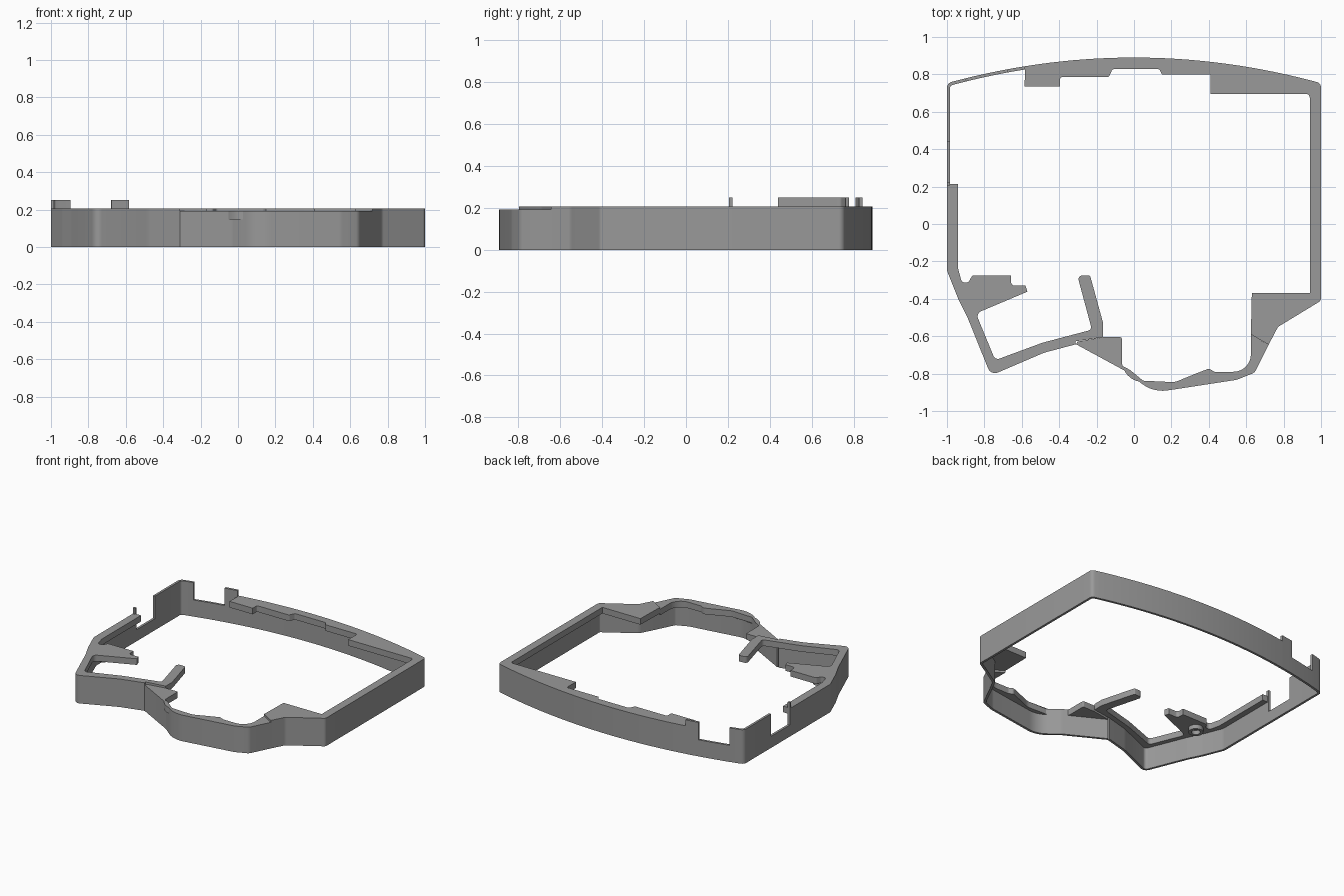
import bpy, bmesh, math
from mathutils import Vector

if "Cube" in bpy.data.objects:
    bpy.data.objects.remove(bpy.data.objects["Cube"])

grey = bpy.data.materials.new("grey_plastic")
grey.diffuse_color = (0.32, 0.32, 0.32, 1)
grey.use_nodes = True
grey.node_tree.nodes["Principled BSDF"].inputs["Base Color"].default_value = grey.diffuse_color
THICK, TOP, LOW, SLAB = 0.017, 0.206, 0.192, 0.045


def rounded(pts, steps=6):
    """Points (x, y) or (x, y, radius) -> path with filleted corners."""
    out = []
    for i, p in enumerate(pts):
        v = Vector(p[:2])
        if len(p) < 3 or i in (0, len(pts) - 1):
            out.append(v)
            continue
        a = Vector(pts[i - 1][:2]) - v
        b = Vector(pts[i + 1][:2]) - v
        half = a.angle(b) / 2
        t = min(p[2] / math.tan(half), a.length * 0.48, b.length * 0.48)
        r = t * math.tan(half)
        a.normalize()
        b.normalize()
        c = v + (a + b).normalized() * (r / math.sin(half))
        s, e = v + a * t - c, v + b * t - c
        sweep = s.angle_signed(e)
        for k in range(steps + 1):
            w = -sweep * k / steps
            out.append(c + Vector((s.x * math.cos(w) - s.y * math.sin(w),
                                   s.x * math.sin(w) + s.y * math.cos(w))))
    return out


def inset(path, d):
    """Shift a clockwise open path inwards with mitred corners."""
    out = []
    for i, p in enumerate(path):
        dirs = []
        if i > 0:
            dirs.append((p - path[i - 1]).normalized())
        if i < len(path) - 1:
            dirs.append((path[i + 1] - p).normalized())
        ns = [Vector((q.y, -q.x)) for q in dirs]
        m = sum(ns, Vector((0, 0))).normalized()
        out.append(p + m * d / max(m.dot(ns[0]), 0.4))
    return out


def finish(name, bm):
    bmesh.ops.remove_doubles(bm, verts=bm.verts, dist=0.0002)
    bmesh.ops.recalc_face_normals(bm, faces=bm.faces)
    me = bpy.data.meshes.new(name)
    bm.to_mesh(me)
    bm.free()
    me.materials.append(grey)
    ob = bpy.data.objects.new(name, me)
    bpy.context.collection.objects.link(ob)
    bpy.ops.object.select_all(action='DESELECT')
    ob.select_set(True)
    bpy.context.view_layer.objects.active = ob
    bpy.ops.object.shade_smooth_by_angle(angle=math.radians(25))
    return ob


def wall(name, path, z1, z0=0.0):
    """Upright strip of constant thickness along a path."""
    bm = bmesh.new()
    rows = [[bm.verts.new((a.x, a.y, z0)), bm.verts.new((a.x, a.y, z1)),
             bm.verts.new((b.x, b.y, z1)), bm.verts.new((b.x, b.y, z0))]
            for a, b in zip(path, inset(path, THICK))]
    for r, s in zip(rows, rows[1:]):
        for k in range(4):
            bm.faces.new((r[k], r[(k + 1) % 4], s[(k + 1) % 4], s[k]))
    bm.faces.new(rows[0])
    bm.faces.new(rows[-1])
    return finish(name, bm)


def slab(name, pts, z0, z1):
    """Flat plate from a closed outline."""
    bm = bmesh.new()
    clean = [p for i, p in enumerate(pts) if (p - pts[i - 1]).length > 0.0005]
    lo = [bm.verts.new((p.x, p.y, z0)) for p in clean]
    hi = [bm.verts.new((p.x, p.y, z1)) for p in clean]
    n = len(clean)
    caps = [bm.faces.new(lo), bm.faces.new(hi)]
    for i in range(n):
        j = (i + 1) % n
        bm.faces.new((lo[i], lo[j], hi[j], hi[i]))
    bmesh.ops.triangulate(bm, faces=caps)
    return finish(name, bm)


def back_arc(x0, x1, n):
    return [(x0 + (x1 - x0) * i / n, 0.89 - 0.137 * (x0 + (x1 - x0) * i / n) ** 2)
            for i in range(n + 1)]


# Outer outline, clockwise from above, in sections
corner = rounded([(-1, 0.44), (-1, 0.753, 0.035)] + back_arc(-0.95, -0.9, 1))
back_gap = rounded(back_arc(-0.9, -0.68, 4))
back_tab = rounded(back_arc(-0.68, -0.585, 2))
main = rounded(back_arc(-0.585, 0.94, 24) +
               [(1, 0.753, 0.03), (1, -0.41, 0.025), (0.77, -0.55, 0.04), (0.72, -0.645)])
bulge = rounded([(0.72, -0.645), (0.645, -0.795, 0.04), (0.55, -0.833, 0.1),
                 (0.1, -0.902, 0.25), (-0.03, -0.795, 0.1), (-0.31, -0.643)])
left = rounded([(-0.31, -0.643), (-0.48, -0.688, 0.2), (-0.765, -0.81, 0.04),
                (-0.89, -0.5, 0.1), (-0.94, -0.4, 0.1), (-1, -0.25, 0.08), (-1, 0.215)])
left_gap = rounded([(-1, 0.215), (-1, 0.44)])

# Shell walls, with the cut-outs and raised tabs at the back left
wall("main_wall", main, TOP)
wall("bulge_wall", bulge, LOW)
wall("left_wall", left, TOP)
wall("left_notch_wall", left_gap, 0.085)
wall("corner_wall", corner, 0.25)
wall("back_notch_wall", back_gap, 0.122)
wall("back_tab", back_tab, 0.25)
wall("left_tab", rounded([(-1, 0.205), (-1, 0.222)]), 0.25)

# Inner edges of the top flange
main_in = rounded([(0.625, -0.59), (0.63, -0.37), (0.94, -0.37), (0.94, 0.695, 0.02),
                   (0.41, 0.695), (0.41, 0.8, 0.01), (0.15, 0.8), (0.135, 0.828, 0.015),
                   (-0.115, 0.828, 0.015), (-0.135, 0.785, 0.015), (-0.395, 0.785, 0.01),
                   (-0.395, 0.735), (-0.585, 0.735)])
bulge_in = rounded([(-0.165, -0.605), (-0.065, -0.605, 0.01), (-0.065, -0.845, 0.19),
                    (0.22, -0.845, 0.1), (0.33, -0.8, 0.1), (0.4, -0.773, 0.02),
                    (0.43, -0.79), (0.625, -0.79, 0.12), (0.625, -0.59)], 10)
left_in = rounded([(-0.94, 0.215), (-0.94, -0.24), (-0.92, -0.313, 0.02), (-0.885, -0.313, 0.02),
                   (-0.865, -0.275, 0.015), (-0.657, -0.275), (-0.657, -0.33, 0.02),
                   (-0.58, -0.33), (-0.57, -0.362), (-0.845, -0.478, 0.03),
                   (-0.742, -0.728, 0.025), (-0.49, -0.635, 0.1), (-0.225, -0.565, 0.02),
                   (-0.303, -0.275, 0.02), (-0.235, -0.275, 0.01), (-0.165, -0.53),
                   (-0.165, -0.605)])

# Top flange plates, the front bulge one sitting a little lower
for name, outer, inner, z in (("main_flange", main, main_in, TOP),
                              ("bulge_flange", bulge, bulge_in, LOW),
                              ("left_flange", left, left_in, TOP)):
    slab(name, inset(outer, THICK * 0.95) + inner, z - SLAB, z)

# Small ring boss under the left bracket
bm = bmesh.new()
rings = []
for r, z in ((0.05, 0.17), (0.05, 0.13), (0.03, 0.13), (0.03, 0.17)):
    rings.append([bm.verts.new((-0.84 + r * math.cos(k * math.tau / 24),
                                -0.36 + r * math.sin(k * math.tau / 24), z)) for k in range(24)])
for i in range(4):
    a, b = rings[i], rings[(i + 1) % 4]
    for k in range(24):
        bm.faces.new((a[k], a[(k + 1) % 24], b[(k + 1) % 24], b[k]))
finish("ring_boss", bm)
